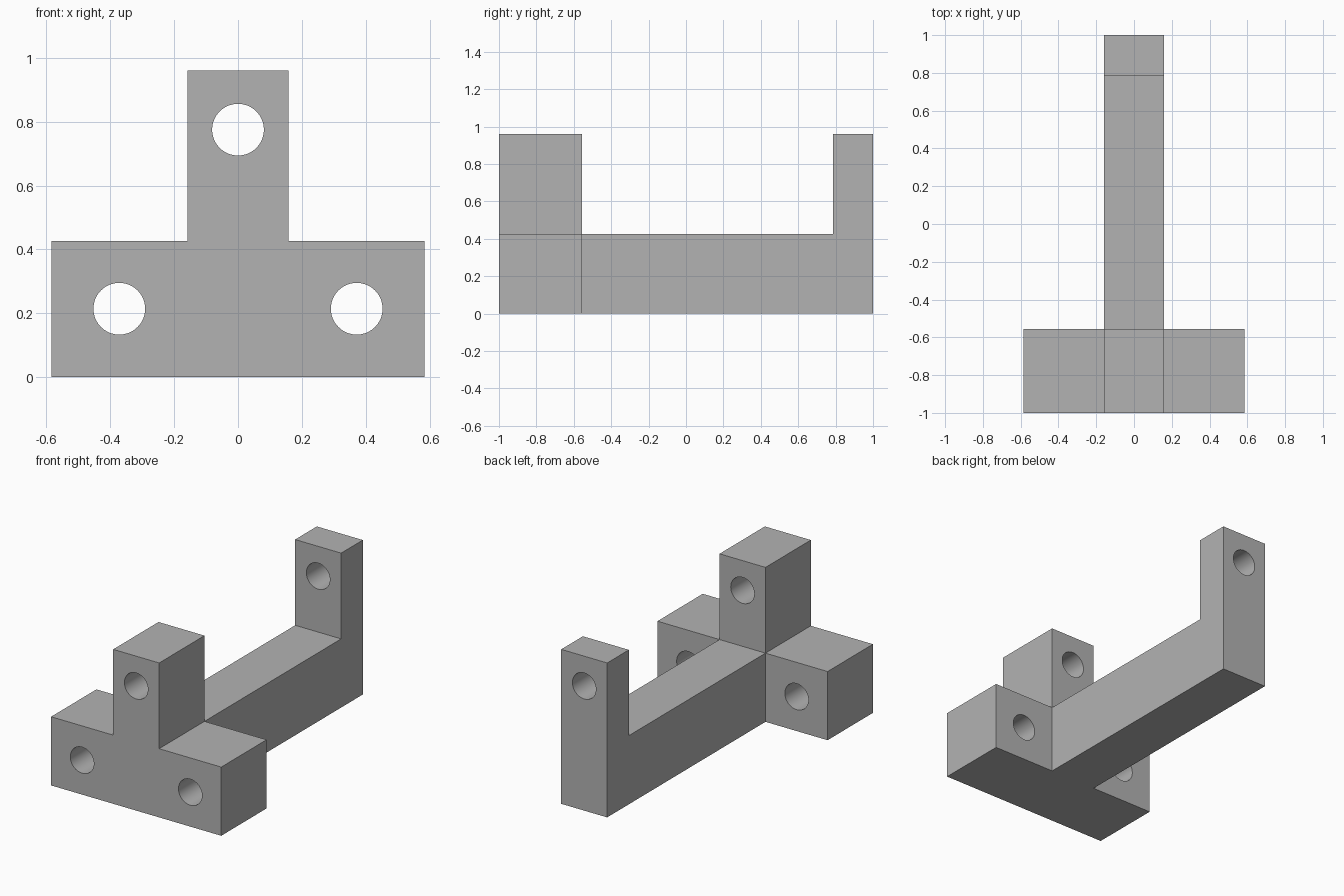
import bpy
import bmesh
from math import radians
from mathutils import Matrix, Vector

cube = bpy.data.objects.get("Cube")
if cube:
    bpy.data.objects.remove(cube, do_unlink=True)

# Main dimensions
HALF_BASE, HALF_STEM = 0.585, 0.158
LOW, TOP = 0.427, 0.96
FRONT, BLOCK_BACK, POST_FRONT, BACK = -1.0, -0.555, 0.787, 1.0
HOLE_RADIUS = 0.081

grey = bpy.data.materials.new("plain grey")
grey.use_nodes = True
grey.diffuse_color = (0.45, 0.45, 0.45, 1)
grey.node_tree.nodes["Principled BSDF"].inputs["Base Color"].default_value = grey.diffuse_color


def add_object(name, bm):
    bmesh.ops.recalc_face_normals(bm, faces=bm.faces)
    mesh = bpy.data.meshes.new(name)
    bm.to_mesh(mesh)
    bm.free()
    mesh.materials.append(grey)
    obj = bpy.data.objects.new(name, mesh)
    bpy.context.collection.objects.link(obj)
    return obj


def prism(name, points, sweep):
    """Extrude a closed outline along a sweep vector."""
    bm = bmesh.new()
    face = bm.faces.new([bm.verts.new(p) for p in points])
    result = bmesh.ops.extrude_face_region(bm, geom=[face], use_keep_orig=True)
    moved = [v for v in result["geom"] if isinstance(v, bmesh.types.BMVert)]
    bmesh.ops.translate(bm, verts=moved, vec=Vector(sweep))
    return add_object(name, bm)


def combine(target, tool, operation):
    """Apply a boolean and remove the tool."""
    tool.hide_render = True
    mod = target.modifiers.new(operation.title(), 'BOOLEAN')
    mod.operation, mod.solver, mod.object = operation, 'EXACT', tool
    bpy.context.view_layer.objects.active = target
    bpy.ops.object.modifier_apply(modifier=mod.name)
    bpy.data.objects.remove(tool, do_unlink=True)


# Front block: upside-down T outline
half = [(HALF_BASE, 0), (HALF_BASE, LOW), (HALF_STEM, LOW), (HALF_STEM, TOP)]
outline = half + [(-x, z) for x, z in reversed(half)]
bracket = prism("mounting_bracket", [(x, FRONT, z) for x, z in outline],
                (0, BLOCK_BACK - FRONT, 0))

# Long rail with upright rear post, rooted inside the block
root = (FRONT + BLOCK_BACK) / 2
side = [(root, 0), (BACK, 0), (BACK, TOP), (POST_FRONT, TOP),
        (POST_FRONT, LOW), (root, LOW)]
rail = prism("rail_and_post", [(-HALF_STEM, y, z) for y, z in side],
             (2 * HALF_STEM, 0, 0))
combine(bracket, rail, 'UNION')

# Through holes: two in the base, one through both uprights
for x, z in [(-0.372, 0.214), (0.372, 0.214), (0, 0.775)]:
    bm = bmesh.new()
    end = BLOCK_BACK + 0.1 if x else BACK + 0.1
    start = FRONT - 0.1
    bmesh.ops.create_cone(bm, cap_ends=True, segments=64, radius1=HOLE_RADIUS,
                          radius2=HOLE_RADIUS, depth=end - start,
                          matrix=Matrix.Translation((x, (start + end) / 2, z))
                          @ Matrix.Rotation(radians(90), 4, 'X'))
    combine(bracket, add_object("hole_cutter", bm), 'DIFFERENCE')

# Smooth hole walls, crisp edges
bpy.ops.object.select_all(action='DESELECT')
bracket.select_set(True)
bpy.context.view_layer.objects.active = bracket
bpy.ops.object.shade_smooth_by_angle(angle=radians(30))
